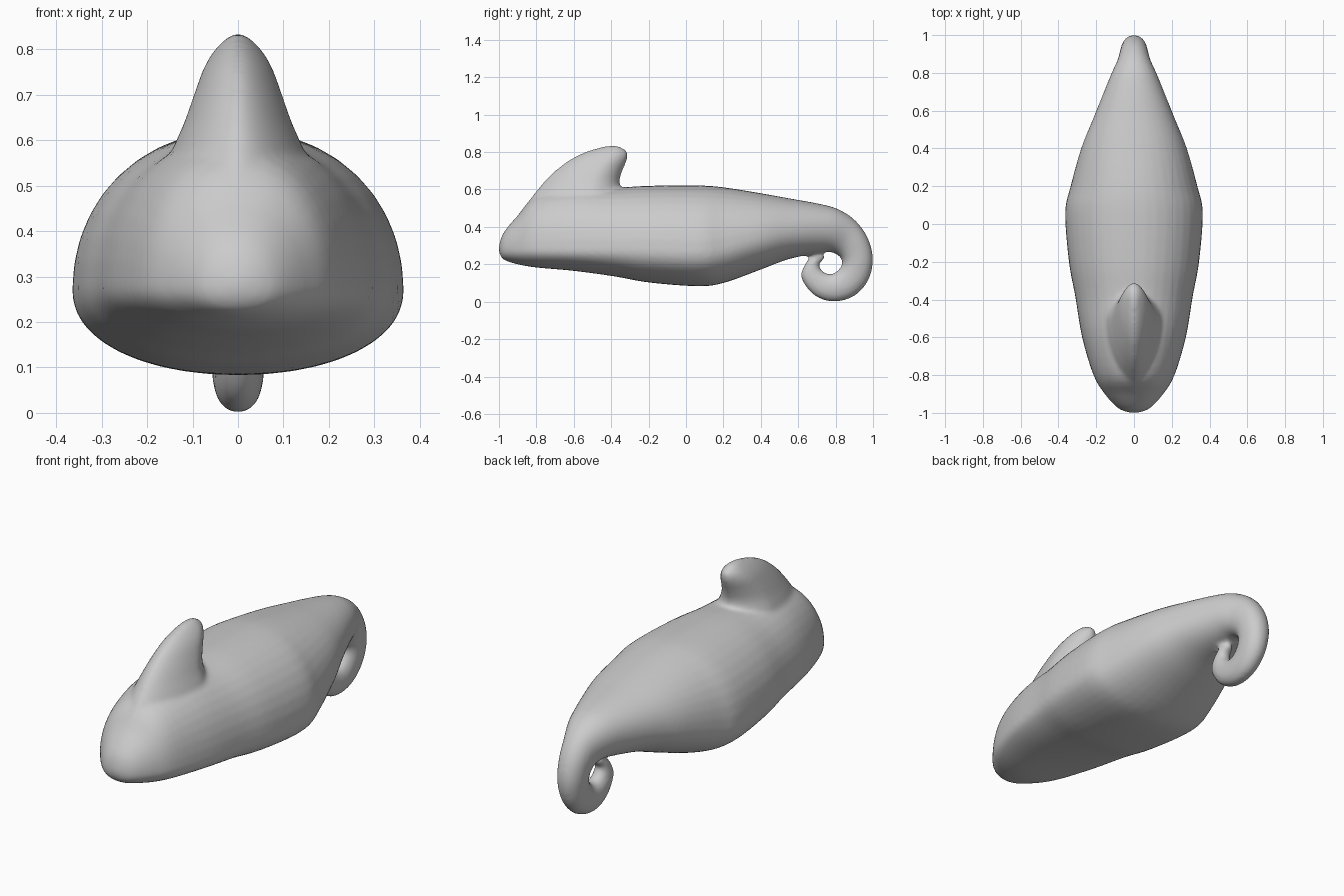
import bpy, bmesh, math

if "Cube" in bpy.data.objects:
    bpy.data.objects.remove(bpy.data.objects["Cube"])

grey = bpy.data.materials.new("plain grey")
grey.diffuse_color = (0.6, 0.6, 0.6, 1)
grey.use_nodes = True
grey.node_tree.nodes["Principled BSDF"].inputs["Base Color"].default_value = grey.diffuse_color
SIDES = 40


def spline(rows, steps):
    """Smooth Catmull-Rom interpolation of section rows."""
    out = []
    n = len(rows)
    for i in range(n - 1):
        a, b, c, d = rows[max(i - 1, 0)], rows[i], rows[i + 1], rows[min(i + 2, n - 1)]
        for s in range(steps):
            t = s / steps
            out.append([0.5 * (2 * q + (r - p) * t + (2 * p - 5 * q + 4 * r - u) * t * t
                               + (3 * q - p - 3 * r + u) * t ** 3)
                        for p, q, r, u in zip(a, b, c, d)])
    return out + [list(rows[-1])]


def loft(bm, rows, power):
    """Each row: outer y,z / inner y,z / half width / position of the widest point."""
    rings = []
    for oy, oz, iy, iz, w, m in spline(rows, 4):
        ring = []
        for k in range(SIDES):
            a = 2 * math.pi * k / SIDES
            c, s = math.cos(a), math.sin(a)
            x = math.copysign(abs(c) ** (2 / power), c) * max(w, 0.002)
            h = math.copysign(abs(s) ** (2 / power), s)
            f = m + h * ((1 - m) if h > 0 else m)
            ring.append(bm.verts.new((x, iy + (oy - iy) * f, iz + (oz - iz) * f)))
        rings.append(ring)
    for r0, r1 in zip(rings, rings[1:]):
        for k in range(SIDES):
            j = (k + 1) % SIDES
            bm.faces.new((r0[k], r0[j], r1[j], r1[k]))
    bm.faces.new(rings[0][::-1])
    bm.faces.new(rings[-1])


# Head and trunk: y, top z, bottom z, half width, widest position
trunk = [(-1.0, .30, .265, .02, .4), (-.975, .37, .225, .085, .35), (-.9, .46, .20, .155, .3),
         (-.8, .565, .183, .215, .25), (-.6, .61, .165, .275, .25), (-.38, .61, .135, .312, .3),
         (-.2, .62, .103, .345, .33), (.06, .622, .083, .365, .34), (.2, .612, .1, .336, .36),
         (.4, .58, .172, .28, .42), (.55, .553, .228, .22, .46)]
rows = [(y, t, y, b, w, m) for y, t, b, w, m in trunk]
# Curled tail: outer and inner edge points
rows += [(.72, .522, .70, .258, .155, .5), (.82, .492, .77, .266, .12, .5),
         (.91, .43, .81, .25, .088, .5), (.975, .335, .83, .23, .075, .5),
         (1.0, .22, .835, .20, .068, .5), (.97, .105, .815, .17, .062, .5),
         (.89, .025, .79, .152, .057, .5), (.78, 0, .765, .148, .053, .5),
         (.68, .038, .735, .16, .048, .5), (.617, .125, .715, .185, .042, .5),
         (.63, .19, .715, .205, .037, .5), (.675, .25, .735, .225, .03, .5),
         (.715, .265, .745, .24, .018, .5)]
bm = bmesh.new()
loft(bm, rows, 2.1)

# Head crest: z, front y, back y, half width
crest = [(.36, -.955, -.36, .16), (.46, -.90, -.35, .16), (.56, -.825, -.34, .15),
         (.64, -.76, -.355, .118), (.70, -.70, -.34, .097), (.76, -.62, -.315, .075),
         (.80, -.54, -.313, .05), (.825, -.46, -.345, .024), (.835, -.42, -.37, .008)]
loft(bm, [(f, z, b, z, w, .35) for z, f, b, w in crest], 1.75)
bmesh.ops.recalc_face_normals(bm, faces=bm.faces)

mesh = bpy.data.meshes.new("body_with_crest_and_tail")
bm.to_mesh(mesh)
bm.free()
body = bpy.data.objects.new("body_with_crest_and_tail", mesh)
bpy.context.collection.objects.link(body)
mesh.materials.append(grey)

# Fuse the overlapping lofts into one smooth skin
remesh = body.modifiers.new("fuse", "REMESH")
remesh.mode = "VOXEL"
remesh.voxel_size = 0.011
remesh.use_smooth_shade = True
smooth = body.modifiers.new("soften", "SMOOTH")
smooth.factor = 0.5
smooth.iterations = 8
